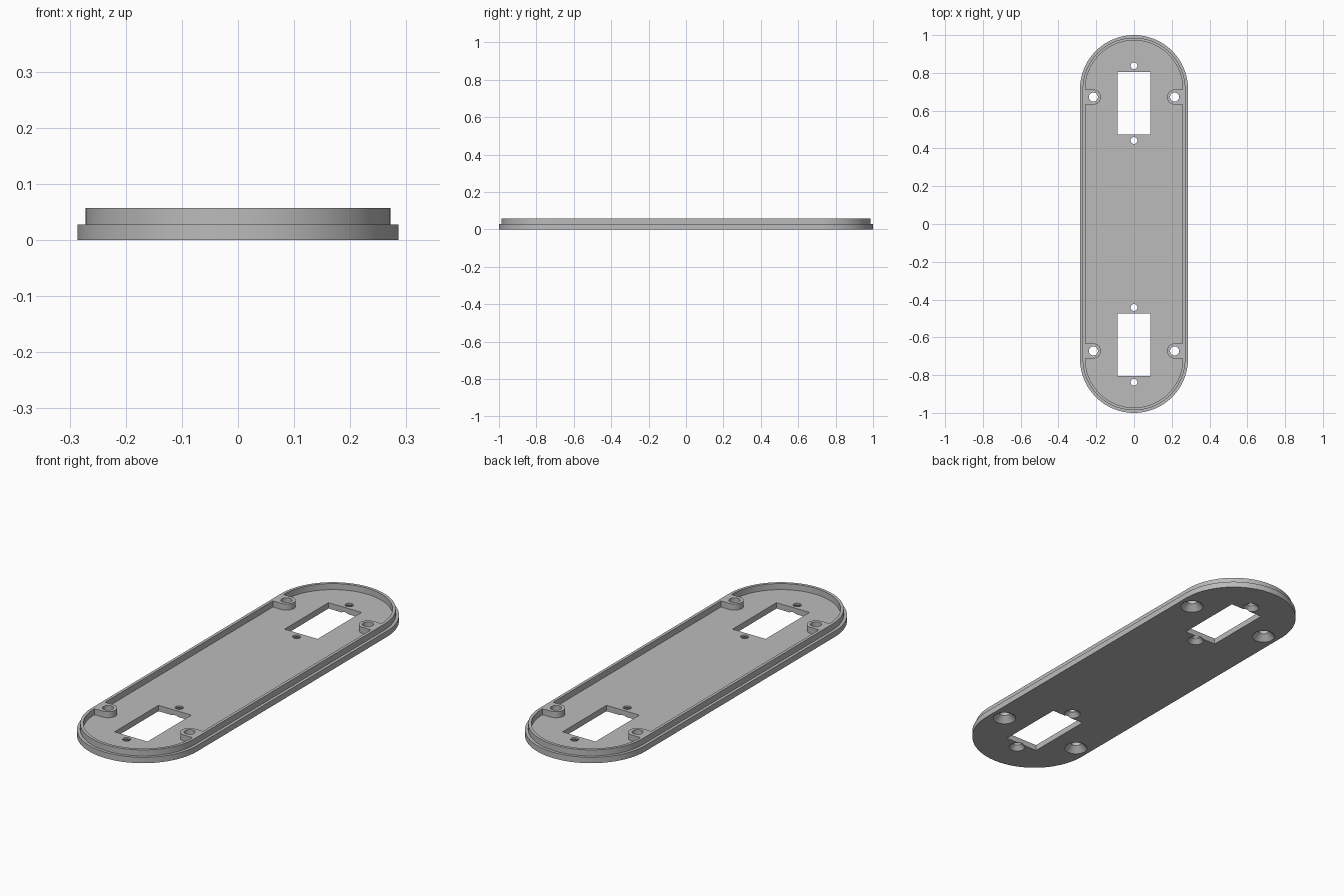
import bpy, bmesh
from math import sin, cos, pi

if "Cube" in bpy.data.objects:
    bpy.data.objects.remove(bpy.data.objects["Cube"], do_unlink=True)

END_Y = 0.714          # centre of the rounded ends
BASE_Z, TOP_Z = 0.028, 0.057
BOSS_X, BOSS_Y, BOSS_R = 0.215, 0.672, 0.04

grey = bpy.data.materials.new("plain grey")
grey.use_nodes = True
grey.diffuse_color = (0.5, 0.5, 0.5, 1)
grey.node_tree.nodes["Principled BSDF"].inputs["Base Color"].default_value = grey.diffuse_color


def arc(cx, cy, r, a0, a1, n):
    return [(cx + r * cos(a0 + (a1 - a0) * i / n), cy + r * sin(a0 + (a1 - a0) * i / n))
            for i in range(n + 1)]


def mirrored(quarter):
    """Complete an outline from its +x +y quarter, listed from the y axis clockwise."""
    right = quarter + [(x, -y) for x, y in reversed(quarter)]
    return right + [(-x, y) for x, y in reversed(right[1:-1])]


def loft(name, sections):
    """Solid through matching outlines, each given as (z, points)."""
    bm = bmesh.new()
    rings = [[bm.verts.new((x, y, z)) for x, y in pts] for z, pts in sections]
    n = len(rings[0])
    for low, high in zip(rings, rings[1:]):
        for i in range(n):
            j = (i + 1) % n
            bm.faces.new((low[i], low[j], high[j], high[i]))
    bm.faces.new(rings[0])
    bm.faces.new(rings[-1])
    bmesh.ops.recalc_face_normals(bm, faces=bm.faces)
    mesh = bpy.data.meshes.new(name)
    bm.to_mesh(mesh)
    bm.free()
    mesh.materials.append(grey)
    obj = bpy.data.objects.new(name, mesh)
    bpy.context.collection.objects.link(obj)
    return obj


def stadium(r):
    return mirrored(arc(0, END_Y, r, pi / 2, 0, 32))


def cut(target, cutter):
    cutter.hide_render = True
    mod = target.modifiers.new("cut", "BOOLEAN")
    mod.operation, mod.solver, mod.object = "DIFFERENCE", "EXACT", cutter
    bpy.context.view_layer.objects.active = target
    bpy.ops.object.modifier_apply(modifier=mod.name)
    bpy.data.objects.remove(cutter, do_unlink=True)


def screw_hole(x, y, r, head_r, depth):
    """Through hole with a conical countersink on the underside."""
    ring = lambda rad: arc(x, y, rad, 0, 2 * pi, 32)[:-1]
    return loft("screw_cutter", [(-0.01, ring(head_r)), (0, ring(head_r)),
                                 (depth, ring(r)), (0.1, ring(r))])


# Stepped plate: wide base with a narrower lip
plate = loft("cover_plate", [(0, stadium(0.286)), (BASE_Z, stadium(0.286)),
                             (BASE_Z, stadium(0.272)), (TOP_Z, stadium(0.272))])

# Recess inside the lip, leaving four rounded screw bosses on the side walls
wall = 0.258
recess = mirrored(arc(0, END_Y, wall, pi / 2, 0, 32)
                  + [(wall, BOSS_Y + BOSS_R)]
                  + arc(BOSS_X, BOSS_Y, BOSS_R, pi / 2, 3 * pi / 2, 20)
                  + [(wall, BOSS_Y - BOSS_R)])
cut(plate, loft("recess_cutter", [(BASE_Z, recess), (0.1, recess)]))

# Openings and screw holes at both ends
for end in (1, -1):
    window = [(x, end * y) for x, y in
              ((-0.087, 0.475), (0.087, 0.475), (0.087, 0.806), (-0.087, 0.806))]
    cut(plate, loft("window_cutter", [(-0.1, window), (0.1, window)]))
    for y in (0.442, 0.838):
        cut(plate, screw_hole(0, end * y, 0.018, 0.037, 0.02))
    for side in (1, -1):
        cut(plate, screw_hole(side * BOSS_X, end * BOSS_Y, 0.024, 0.052, 0.028))

bpy.ops.object.select_all(action="DESELECT")
plate.select_set(True)
bpy.context.view_layer.objects.active = plate
bpy.ops.object.shade_smooth_by_angle(angle=pi / 6)
